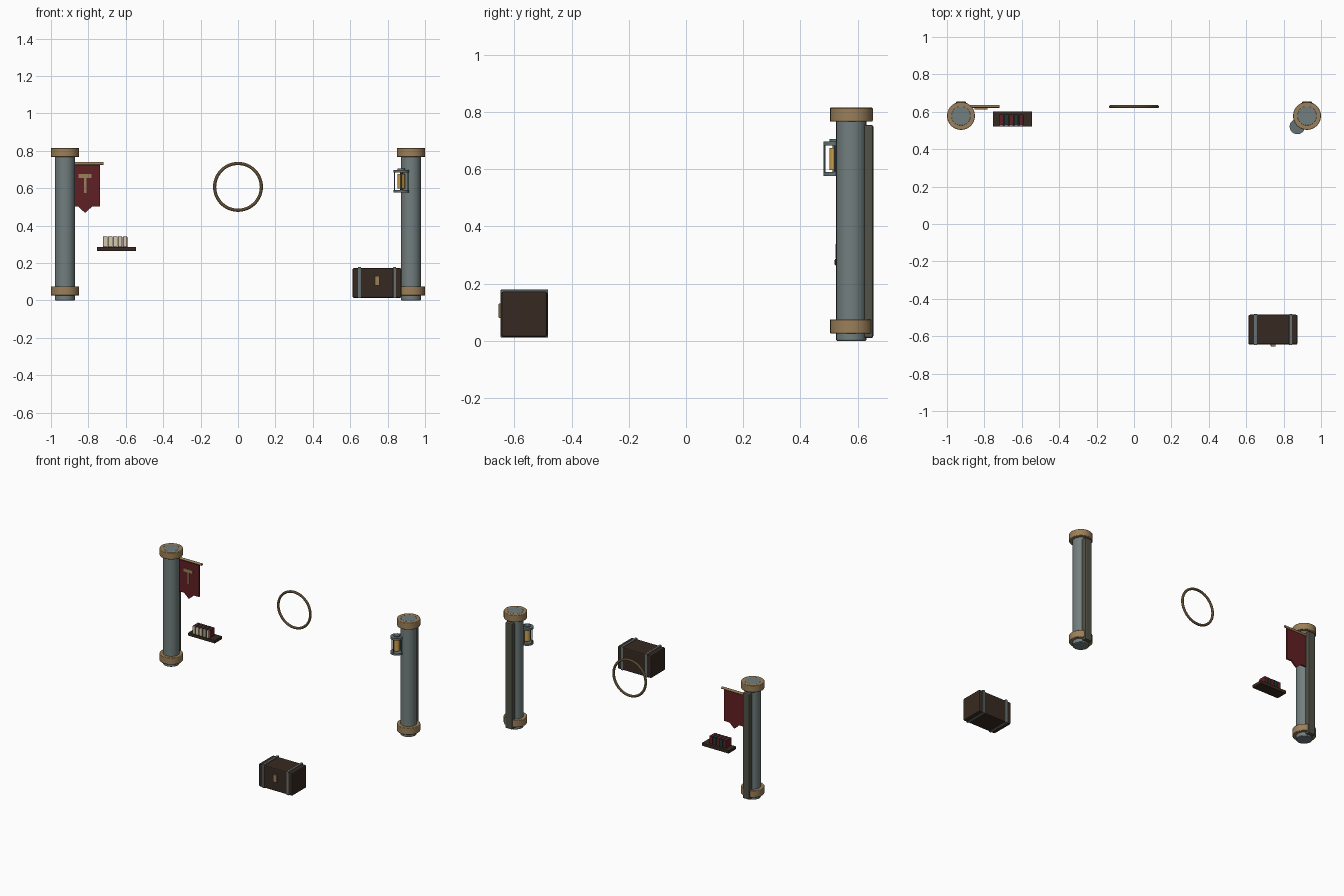
import bpy, bmesh, math
from mathutils import Matrix

if "Cube" in bpy.data.objects:
    bpy.data.objects.remove(bpy.data.objects["Cube"])


def mat(name, r, g, b):
    m = bpy.data.materials.new(name)
    m.diffuse_color = (r, g, b, 1)
    m.use_nodes = True
    m.node_tree.nodes["Principled BSDF"].inputs["Base Color"].default_value = m.diffuse_color
    return m


STONE = mat("grey_stone", 0.17, 0.21, 0.21)
BRASS = mat("aged_brass", 0.33, 0.215, 0.10)
OLIVE = mat("dark_olive_stone", 0.085, 0.085, 0.065)
RED = mat("dark_red", 0.12, 0.014, 0.018)
WOOD = mat("dark_wood", 0.038, 0.023, 0.015)
CREAM = mat("cream_paper", 0.68, 0.58, 0.40)
TEAL = mat("dark_teal", 0.018, 0.035, 0.038)
AMBER = mat("amber_glass", 0.62, 0.35, 0.07)
IRON = mat("iron", 0.13, 0.165, 0.17)


def finish(name, bm, m, bevel=0, smooth=False):
    bmesh.ops.recalc_face_normals(bm, faces=bm.faces)
    me = bpy.data.meshes.new(name)
    bm.to_mesh(me)
    bm.free()
    me.materials.append(m)
    ob = bpy.data.objects.new(name, me)
    bpy.context.collection.objects.link(ob)
    if bevel:
        b = ob.modifiers.new("bevel", "BEVEL")
        b.width, b.segments, b.limit_method = bevel, 2, 'ANGLE'
    if smooth:
        bpy.ops.object.select_all(action='DESELECT')
        ob.select_set(True)
        bpy.context.view_layer.objects.active = ob
        bpy.ops.object.shade_smooth_by_angle(angle=math.radians(35))
    return ob


def box(name, x, y, z, m, bevel=0):
    """Box from (min, max) ranges."""
    bm = bmesh.new()
    c = [(a + b) / 2 for a, b in (x, y, z)]
    s = [b - a for a, b in (x, y, z)]
    bmesh.ops.create_cube(bm, size=1, matrix=Matrix.Translation(c) @ Matrix.Diagonal((*s, 1)))
    return finish(name, bm, m, bevel)


def cyl(name, x, y, z0, z1, r, m, n=24, bevel=0):
    bm = bmesh.new()
    bmesh.ops.create_cone(bm, cap_ends=True, segments=n, radius1=r, radius2=r, depth=z1 - z0,
                          matrix=Matrix.Translation((x, y, (z0 + z1) / 2)))
    return finish(name, bm, m, bevel, True)


# Two columns with brass collars and a back rib
CY = 0.578
for side, x in (("left", -0.925), ("right", 0.925)):
    cyl(side + "_column_shaft", x, CY, 0.0, 0.816, 0.053, STONE, bevel=0.004)
    cyl(side + "_column_base_collar", x, CY, 0.026, 0.075, 0.075, BRASS, bevel=0.003)
    cyl(side + "_column_top_collar", x, CY, 0.767, 0.815, 0.075, BRASS, bevel=0.003)
    box(side + "_column_back_rib", (x - 0.027, x + 0.027), (0.61, 0.655), (0.01, 0.755), OLIVE, 0.007)

# Banner cloth, pole and emblem
bx = -0.8175
outline = [(-0.079, 0.725), (-0.079, 0.502), (-0.038, 0.502), (0, 0.468),
           (0.038, 0.502), (0.079, 0.502), (0.079, 0.725)]
bm = bmesh.new()
face = bm.faces.new([bm.verts.new((bx + px, 0.620, pz)) for px, pz in outline])
ext = bmesh.ops.extrude_face_region(bm, geom=[face])
bmesh.ops.translate(bm, vec=(0, 0.01, 0),
                    verts=[v for v in ext["geom"] if isinstance(v, bmesh.types.BMVert)])
finish("banner_cloth", bm, RED)
bm = bmesh.new()
bmesh.ops.create_cone(bm, cap_ends=True, segments=12, radius1=0.008, radius2=0.008, depth=0.195,
                      matrix=Matrix.Translation((bx, 0.629, 0.732)) @ Matrix.Rotation(math.pi / 2, 4, 'Y'))
finish("banner_pole", bm, BRASS, smooth=True)
box("banner_emblem_head", (bx - 0.035, bx + 0.035), (0.613, 0.621), (0.655, 0.677), BRASS)
box("banner_emblem_handle", (bx - 0.007, bx + 0.007), (0.613, 0.621), (0.575, 0.656), BRASS)

# Hanging ring
bm = bmesh.new()
R, r, n, k = 0.125, 0.0085, 48, 10
rings = [[bm.verts.new(((R + r * math.cos(b)) * math.cos(a), 0.627 + r * math.sin(b),
                        0.607 + (R + r * math.cos(b)) * math.sin(a)))
          for b in (math.tau * j / k for j in range(k))]
         for a in (math.tau * i / n for i in range(n))]
for i in range(n):
    p, q = rings[i], rings[(i + 1) % n]
    for j in range(k):
        bm.faces.new((p[j], q[j], q[(j + 1) % k], p[(j + 1) % k]))
finish("wall_ring", bm, BRASS, smooth=True)

# Shelf with five books
box("shelf_board", (-0.754, -0.545), (0.52, 0.602), (0.264, 0.286), WOOD, 0.003)
for i in range(5):
    x = -0.710 + i * 0.0265
    box(f"book_{i + 1}", (x - 0.012, x + 0.012), (0.53, 0.585), (0.285, 0.341),
        RED if i % 2 == 0 else TEAL, 0.002)
    box(f"book_label_{i + 1}", (x - 0.009, x + 0.009), (0.523, 0.531), (0.287, 0.339), CREAM)

# Chest with iron bands and a lock plate
box("chest_body", (0.612, 0.874), (-0.645, -0.485), (0.013, 0.173), WOOD, 0.008)
for i, x in enumerate((0.65, 0.838)):
    box(f"chest_band_{i + 1}", (x - 0.008, x + 0.008), (-0.648, -0.482), (0.012, 0.179), IRON, 0.002)
box("chest_lock", (0.731, 0.757), (-0.655, -0.64), (0.08, 0.131), BRASS, 0.002)

# Lantern on the right column
lx, ly = 0.873, 0.521
cyl("lantern_base", lx, ly, 0.577, 0.590, 0.041, IRON)
cyl("lantern_roof", lx, ly, 0.683, 0.697, 0.041, IRON)
cyl("lantern_cap", lx, ly, 0.696, 0.705, 0.02, IRON)
cyl("lantern_glass", lx, ly, 0.597, 0.675, 0.02, AMBER)
cyl("lantern_core", lx, ly, 0.585, 0.69, 0.008, IRON, 12)
for i in range(4):
    a = i * math.pi / 2
    cyl(f"lantern_bar_{i + 1}", lx + 0.036 * math.cos(a), ly + 0.036 * math.sin(a),
        0.585, 0.69, 0.0035, IRON, 8)
